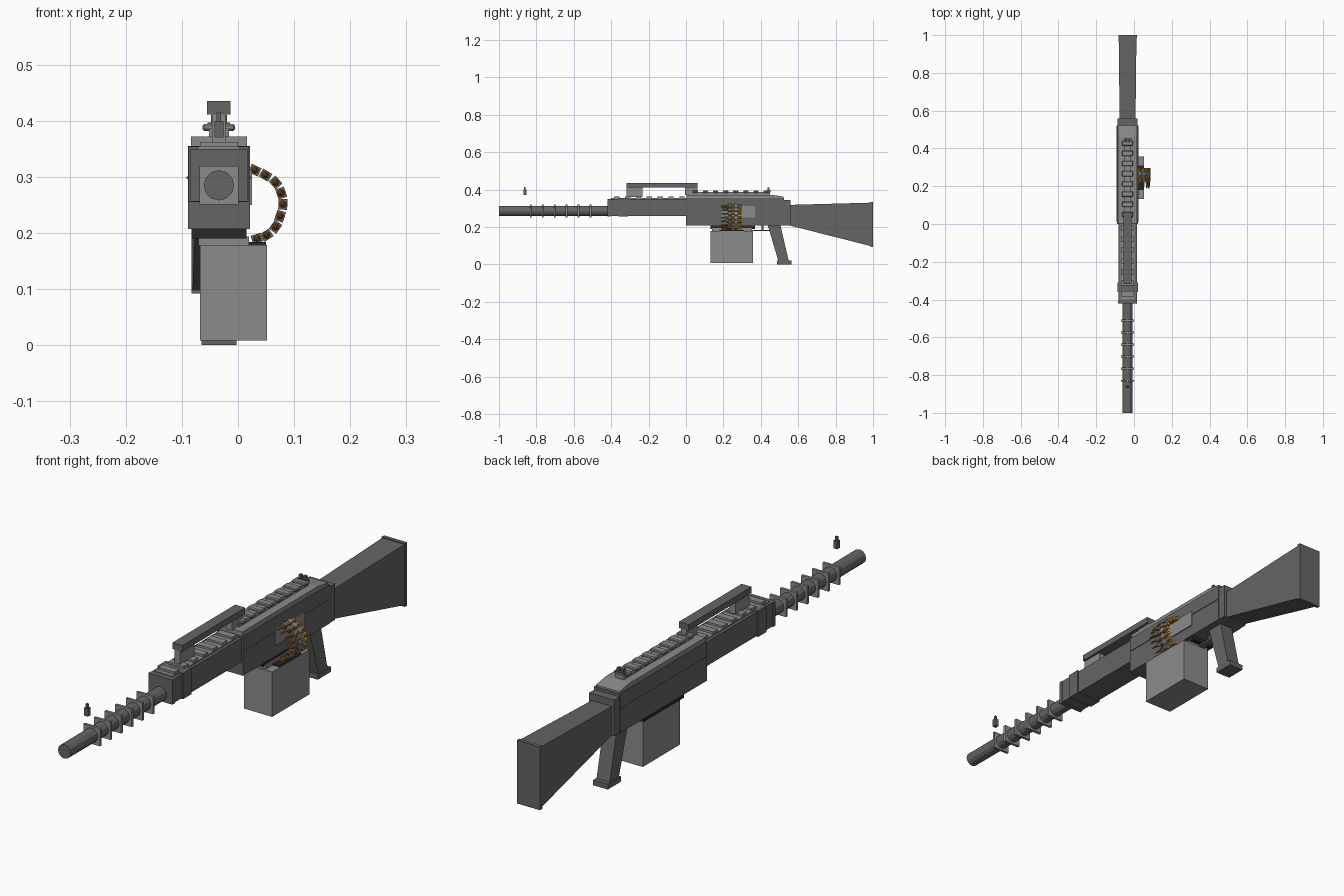
import bpy, bmesh, math
from mathutils import Matrix, Vector

if "Cube" in bpy.data.objects:
    bpy.data.objects.remove(bpy.data.objects["Cube"])

CX = -0.034  # centre line of the body


def mat(name, c):
    m = bpy.data.materials.new(name)
    m.diffuse_color = (*c, 1)
    m.use_nodes = True
    m.node_tree.nodes["Principled BSDF"].inputs["Base Color"].default_value = m.diffuse_color
    return m


DARK = mat("dark_grey", (0.13, 0.13, 0.13))
LIGHT = mat("light_grey", (0.26, 0.26, 0.26))
BLACK = mat("black", (0.02, 0.02, 0.02))
BRASS = mat("brass", (0.50, 0.27, 0.05))
COPPER = mat("copper", (0.36, 0.14, 0.035))


def finish(name, bm, m):
    bmesh.ops.recalc_face_normals(bm, faces=bm.faces)
    me = bpy.data.meshes.new(name)
    bm.to_mesh(me)
    bm.free()
    me.materials.append(m)
    ob = bpy.data.objects.new(name, me)
    bpy.context.collection.objects.link(ob)
    return ob


def box(name, x, y, z, m, bevel=0, angle=0):
    bm = bmesh.new()
    bmesh.ops.create_cube(bm, size=1)
    bmesh.ops.scale(bm, vec=(x[1] - x[0], y[1] - y[0], z[1] - z[0]), verts=bm.verts)
    bmesh.ops.rotate(bm, matrix=Matrix.Rotation(angle, 3, 'Y'), verts=bm.verts)
    bmesh.ops.translate(bm, vec=((x[0] + x[1]) / 2, (y[0] + y[1]) / 2, (z[0] + z[1]) / 2), verts=bm.verts)
    if bevel:
        bmesh.ops.bevel(bm, geom=bm.edges[:], offset=bevel, segments=1, affect='EDGES')
    return finish(name, bm, m)


def mid(half):
    return (CX - half, CX + half)


def loft(name, sections, m):
    """Skin rectangular sections given as (half width, y, z low, z high, y shift of top)."""
    bm = bmesh.new()
    rings = []
    for hw, y0, z0, y1, z1 in sections:
        rings.append([bm.verts.new(p) for p in ((CX - hw, y0, z0), (CX + hw, y0, z0),
                                                (CX + hw, y1, z1), (CX - hw, y1, z1))])
    for a, b in zip(rings, rings[1:]):
        for i in range(4):
            j = (i + 1) % 4
            bm.faces.new((a[i], a[j], b[j], b[i]))
    bm.faces.new(rings[0])
    bm.faces.new(rings[-1])
    return finish(name, bm, m)


def rod(name, x, z, y0, y1, r0, r1, sides, m):
    bm = bmesh.new()
    bmesh.ops.create_cone(bm, cap_ends=True, segments=sides, radius1=r1, radius2=r0, depth=y1 - y0)
    bmesh.ops.rotate(bm, matrix=Matrix.Rotation(math.pi / 2, 3, 'X'), verts=bm.verts)
    bmesh.ops.translate(bm, vec=(x, (y0 + y1) / 2, z), verts=bm.verts)
    return finish(name, bm, m)


# Barrel with square cooling fins
rod("barrel", CX, 0.285, -1.0, -0.3, 0.027, 0.027, 12, DARK)
for i in range(6):
    y = -0.83 + i * 0.064
    box(f"barrel_fin_{i}", mid(0.035), (y - 0.005, y + 0.005), (0.251, 0.319), LIGHT)

# Front sight
box("front_sight_base", mid(0.008), (-0.869, -0.853), (0.37, 0.40), DARK)
box("front_sight_post", mid(0.004), (-0.865, -0.857), (0.40, 0.415), DARK)

# Forend with collar and rail
box("forend", mid(0.049), (-0.41, 0.01), (0.258, 0.35), DARK)
box("forend_collar", mid(0.054), (-0.36, -0.31), (0.255, 0.354), DARK)
box("forend_nose", mid(0.051), (-0.42, -0.405), (0.256, 0.35), DARK)
box("forend_rail", mid(0.038), (-0.40, 0.0), (0.35, 0.354), LIGHT)
for i in range(7):
    y = -0.37 + i * 0.058
    box(f"forend_tooth_{i}", mid(0.034), (y - 0.014, y + 0.014), (0.353, 0.362), LIGHT)

# Receiver
box("receiver", mid(0.055), (0.0, 0.525), (0.207, 0.355), DARK)
box("receiver_rear", mid(0.053), (0.52, 0.558), (0.207, 0.345), DARK)
loft("top_cover", [(0.05, 0.003, 0.35, 0.003, 0.372), (0.05, 0.46, 0.35, 0.46, 0.372),
                   (0.05, 0.522, 0.35, 0.522, 0.362)], LIGHT)
for s in (-1, 1):
    x = CX + s * 0.0555
    box("side_ridge", (x - 0.002, x + 0.002), (0.01, 0.52), (0.296, 0.301), DARK)
box("ejection_port", (0.015, 0.025), (0.19, 0.37), (0.25, 0.312), LIGHT)
box("feed_mount", mid(0.049), (0.13, 0.37), (0.19, 0.21), BLACK)

# Receiver rail and rear sight
box("cover_rail", mid(0.018), (0.03, 0.45), (0.37, 0.386), LIGHT)
for i in range(8):
    y = 0.05 + i * 0.054
    box(f"cover_tooth_{i}", mid(0.029), (y - 0.014, y + 0.014), (0.382, 0.394), LIGHT, 0.003)
box("rear_sight", mid(0.02), (0.432, 0.452), (0.385, 0.397), DARK)
for s in (-1, 1):
    x = CX + s * 0.009
    box("rear_sight_ear", (x - 0.005, x + 0.005), (0.435, 0.447), (0.395, 0.41), DARK)

# Carry handle
box("carry_handle", mid(0.021), (-0.318, 0.062), (0.411, 0.435), DARK)
for y0, y1 in ((-0.318, -0.232), (-0.005, 0.062)):
    box("handle_post", mid(0.012), (y0, y1), (0.36 if y0 < -0.1 else 0.37, 0.412), LIGHT)

# Stock
loft("stock", [(0.042, 0.55, 0.209, 0.55, 0.318), (0.047, 0.988, 0.098, 0.988, 0.33)], DARK)
box("butt_plate", mid(0.049), (0.986, 1.0), (0.092, 0.334), DARK)

# Pistol grip and trigger group
loft("grip", [(0.028, 0.495, 0.015, 0.55, 0.015), (0.028, 0.437, 0.209, 0.505, 0.209)], DARK)
box("grip_base", mid(0.031), (0.486, 0.565), (0.0, 0.02), DARK)
box("trigger_guard", mid(0.012), (0.355, 0.46), (0.178, 0.185), DARK)
box("trigger", mid(0.005), (0.405, 0.415), (0.185, 0.21), DARK)

# Ammunition box
box("ammo_box", (-0.068, 0.052), (0.132, 0.358), (0.008, 0.179), LIGHT)
box("ammo_box_lid", (-0.07, 0.02), (0.14, 0.352), (0.178, 0.194), LIGHT)
box("belt_opening", (0.02, 0.05), (0.18, 0.31), (0.178, 0.184), BLACK)

# Cartridge belt curving from the box to the feed port
path = [(0.03, 0.312), (0.049, 0.303), (0.067, 0.290), (0.077, 0.271), (0.080, 0.251),
        (0.075, 0.230), (0.067, 0.211), (0.051, 0.196), (0.034, 0.190)]
for i, (x, z) in enumerate(path):
    a = path[max(i - 1, 0)]
    b = path[min(i + 1, len(path) - 1)]
    ang = math.atan2(a[1] - b[1], b[0] - a[0])
    rod(f"case_{i}", x, z, 0.225, 0.297, 0.0075, 0.008, 8, BRASS)
    rod(f"bullet_{i}", x, z, 0.188, 0.225, 0.002, 0.006, 8, COPPER)
    for y in (0.236, 0.268):
        box(f"link_{i}", (x - 0.0095, x + 0.0095), (y - 0.008, y + 0.008),
            (z - 0.008, z + 0.008), LIGHT if y > 0.25 else DARK, 0, ang)
